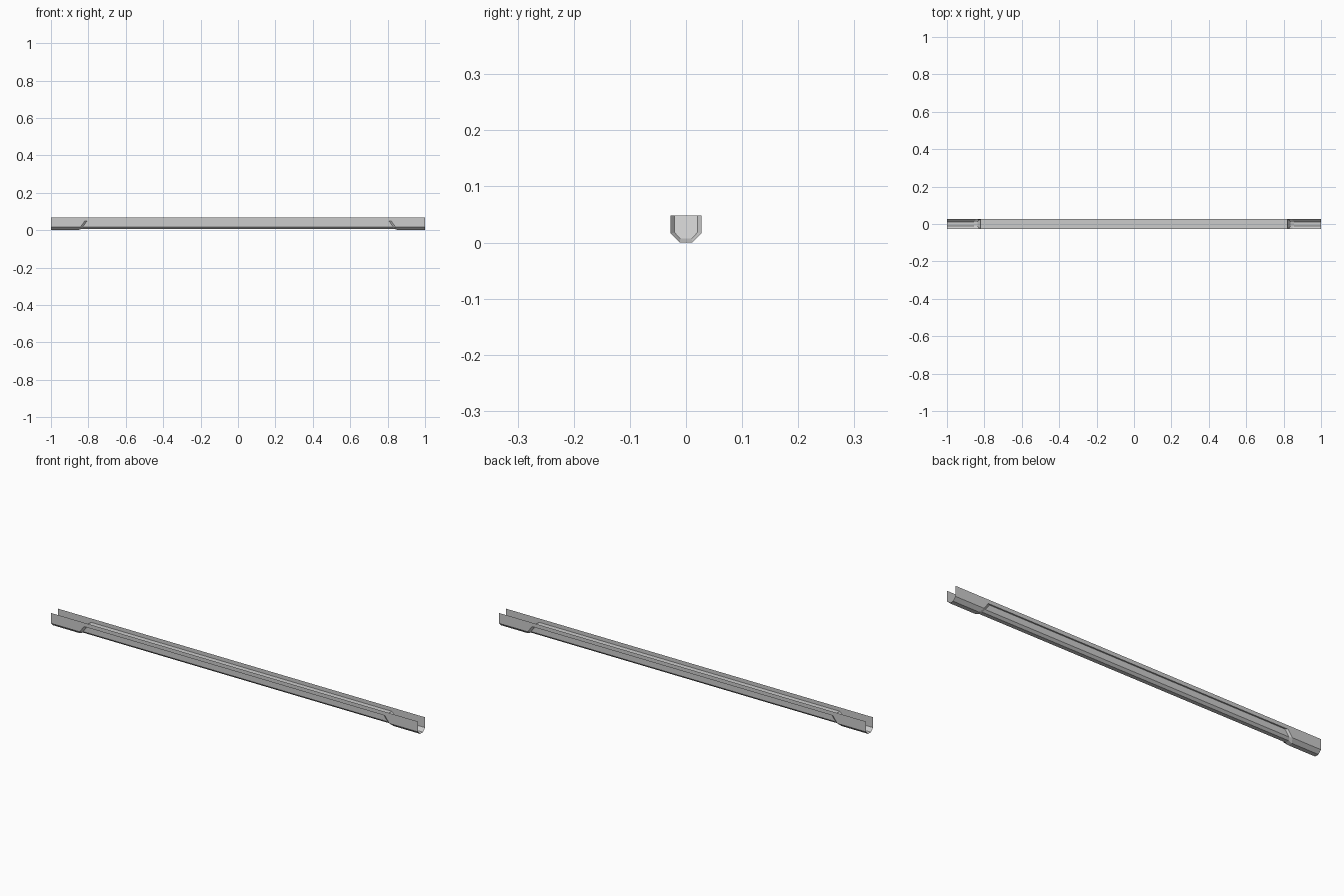
import bpy, bmesh

if "Cube" in bpy.data.objects:
    bpy.data.objects.remove(bpy.data.objects["Cube"])

W, TOP, DECK = 0.0275, 0.067, 0.048


def half_to_full(half):
    """Mirror a (y, z) half profile into a full open U profile."""
    return half + [(-y, z) for y, z in reversed(half)]


def slope_x(z, shift=0.0):
    """The shoulder between deep ends and slim middle leans with height."""
    return 0.855 - 0.035 * z / DECK - shift


def make_object(name, rings, cap=None):
    """Loft rings of points into an open sheet; optionally fill one ring."""
    bm = bmesh.new()
    rows = [[bm.verts.new(p) for p in ring] for ring in rings]
    for a, b in zip(rows, rows[1:]):
        for i in range(len(a) - 1):
            bm.faces.new((a[i], a[i + 1], b[i + 1], b[i]))
    if cap is not None:
        bm.faces.new(rows[cap])
    bmesh.ops.recalc_face_normals(bm, faces=bm.faces)
    mesh = bpy.data.meshes.new(name)
    bm.to_mesh(mesh)
    bm.free()
    obj = bpy.data.objects.new(name, mesh)
    bpy.context.collection.objects.link(obj)
    return obj


outer = half_to_full([(W, DECK), (W, 0.016), (0.011, 0.0)])
inner = half_to_full([(0.0205, DECK), (0.0205, 0.018), (0.010, 0.007)])

# Deep trough ends with a sloped shoulder closing onto the slim middle
for side, label in ((-1, "left"), (1, "right")):
    make_object(label + "_end_trough", [
        [(side, y, z) for y, z in outer],
        [(side * slope_x(z), y, z) for y, z in outer],
        [(side * slope_x(z, 0.012), y, z) for y, z in inner],
    ], cap=2)

# Slim underside of the middle
make_object("middle_keel", [
    [(s * slope_x(z, 0.012), y, z) for y, z in inner] for s in (-1, 1)])

# Flat deck across the middle
make_object("middle_deck", [
    [(s * 0.82, -W, DECK), (s * 0.82, W, DECK)] for s in (-1, 1)])

# Thin side walls running the full length
for side, label in ((-1, "front"), (1, "back")):
    make_object(label + "_wall", [
        [(s, side * W, DECK), (s, side * W, TOP)] for s in (-1, 1)])
